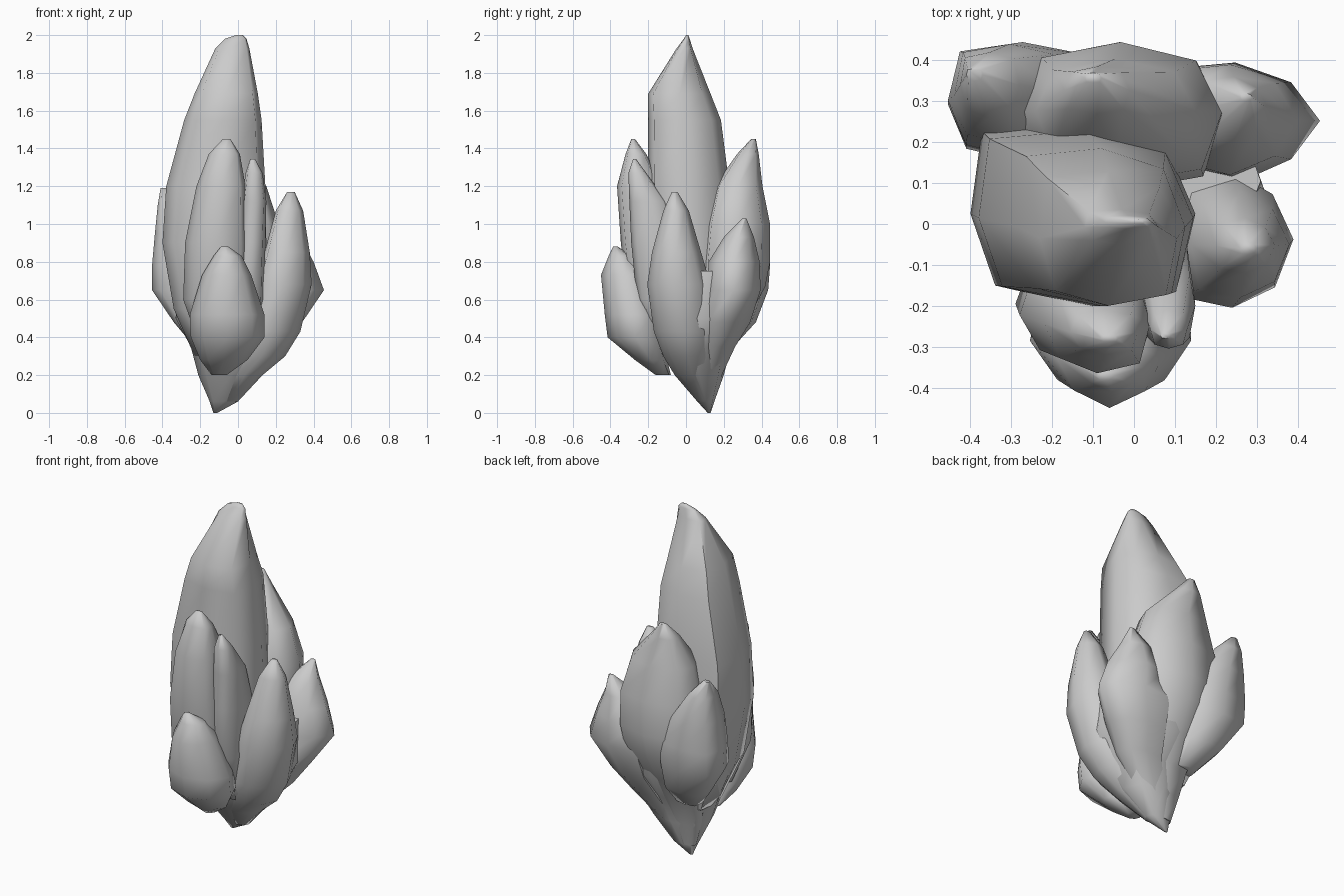
import bpy, bmesh, math


def shard(name, rows, corners=(.78, .78, .78, .78)):
    """Loft an eight-sided crystal; each row is z, x min, x max, y min, y max.
    corners: fullness of the back-right, back-left, front-left, front-right corners."""
    bm = bmesh.new()
    rings = []
    for z, x0, x1, y0, y1 in rows:
        cx, cy, rx, ry = (x0 + x1) / 2, (y0 + y1) / 2, (x1 - x0) / 2, (y1 - y0) / 2
        ring = []
        for i in range(8):
            a = math.pi / 4 * i
            k = corners[i // 2] / 0.7071 if i % 2 else 1.0
            ring.append(bm.verts.new((cx + rx * k * math.cos(a), cy + ry * k * math.sin(a), z)))
        rings.append(ring)
    for lo, hi in zip(rings, rings[1:]):
        for i in range(8):
            j = (i + 1) % 8
            bm.faces.new((lo[i], lo[j], hi[j], hi[i]))
    bm.faces.new(rings[0][::-1])
    bm.faces.new(rings[-1])
    bmesh.ops.recalc_face_normals(bm, faces=bm.faces)
    me = bpy.data.meshes.new(name)
    bm.to_mesh(me)
    bm.free()
    ob = bpy.data.objects.new(name, me)
    bpy.context.collection.objects.link(ob)
    bpy.ops.object.select_all(action='DESELECT')
    ob.select_set(True)
    bpy.context.view_layer.objects.active = ob
    bpy.ops.object.shade_smooth_by_angle(angle=math.radians(70))


# Tapered root that all crystals grow from
shard("root", [
    (0.00, -.13, -.11, .115, .13), (0.06, -.15, .00, .06, .15),
    (0.20, -.21, .13, -.06, .20), (0.35, -.25, .25, -.15, .24),
    (0.50, -.33, .32, -.18, .34), (0.75, -.32, .31, -.15, .36)], (.78, .76, .76, .76))

# Tall central crystal with chisel tip
shard("main_crystal", [
    (0.30, -.23, .10, -.10, .18), (0.55, -.34, .14, -.18, .24),
    (0.90, -.40, .15, -.20, .25), (1.20, -.38, .145, -.20, .23),
    (1.55, -.285, .125, -.20, .185), (1.69, -.23, .105, -.20, .13),
    (1.93, -.12, .06, -.05, .035), (1.98, -.07, .045, -.012, .02),
    (2.00, -.01, .025, .00, .012)], (.74, .90, .78, .84))

# Front crystals
shard("front_tall_crystal", [
    (0.35, -.20, .02, -.24, -.05), (0.60, -.29, .05, -.31, -.08),
    (0.90, -.28, .05, -.345, -.10), (1.20, -.22, .04, -.365, -.12),
    (1.37, -.155, .01, -.32, -.21), (1.45, -.08, -.04, -.29, -.27)], (.78, .80, .70, .80))
shard("front_side_crystal", [
    (0.30, -.03, .07, -.12, -.03), (0.60, -.03, .14, -.26, .00),
    (0.90, .00, .145, -.29, -.02), (1.12, .02, .15, -.30, -.10),
    (1.27, .04, .13, -.305, -.21), (1.345, .065, .09, -.28, -.265)])
shard("front_low_crystal", [
    (0.20, -.14, -.06, -.16, -.08), (0.28, -.20, .05, -.27, -.10),
    (0.40, -.25, .14, -.415, -.12), (0.52, -.255, .14, -.43, -.14),
    (0.73, -.19, .07, -.45, -.20), (0.83, -.13, .02, -.41, -.29),
    (0.88, -.09, -.05, -.385, -.36)], (.76, .76, .66, .67))

# Right crystals
shard("right_crystal", [
    (0.06, -.08, .00, .06, .13), (0.20, -.06, .13, -.06, .13),
    (0.30, .00, .25, -.12, .14), (0.43, .04, .33, -.17, .15),
    (0.68, .09, .39, -.205, .13), (0.85, .14, .38, -.18, .08),
    (1.07, .20, .345, -.12, .015), (1.17, .26, .30, -.075, -.045)], (.66, .78, .84, .70))
shard("right_back_crystal", [
    (0.06, -.12, -.02, .08, .14), (0.20, -.07, .10, .06, .19),
    (0.35, .00, .25, .06, .26), (0.48, .03, .34, .07, .34),
    (0.65, .04, .455, .11, .395), (0.80, .07, .40, .12, .39),
    (0.93, .16, .33, .20, .36), (1.03, .26, .29, .30, .32)], (.66, .88, .76, .66))

# Back crystals
shard("back_crystal", [
    (0.06, -.15, -.04, .09, .15), (0.20, -.19, .04, .06, .19),
    (0.35, -.22, .10, .06, .24), (0.50, -.25, .16, .08, .33),
    (0.67, -.28, .20, .08, .42), (0.80, -.29, .22, .08, .445),
    (1.00, -.28, .215, .10, .445), (1.20, -.24, .15, .15, .405),
    (1.37, -.17, -.01, .27, .385), (1.45, -.12, -.08, .345, .37)], (.74, .78, .80, .80))
shard("back_left_crystal", [
    (0.36, -.24, -.10, .12, .26), (0.48, -.34, -.08, .14, .37),
    (0.65, -.455, -.08, .15, .435), (0.78, -.455, -.09, .16, .445),
    (0.95, -.44, -.17, .19, .44), (1.10, -.425, -.28, .26, .42),
    (1.19, -.41, -.37, .35, .38)], (.80, .84, .76, .76))
